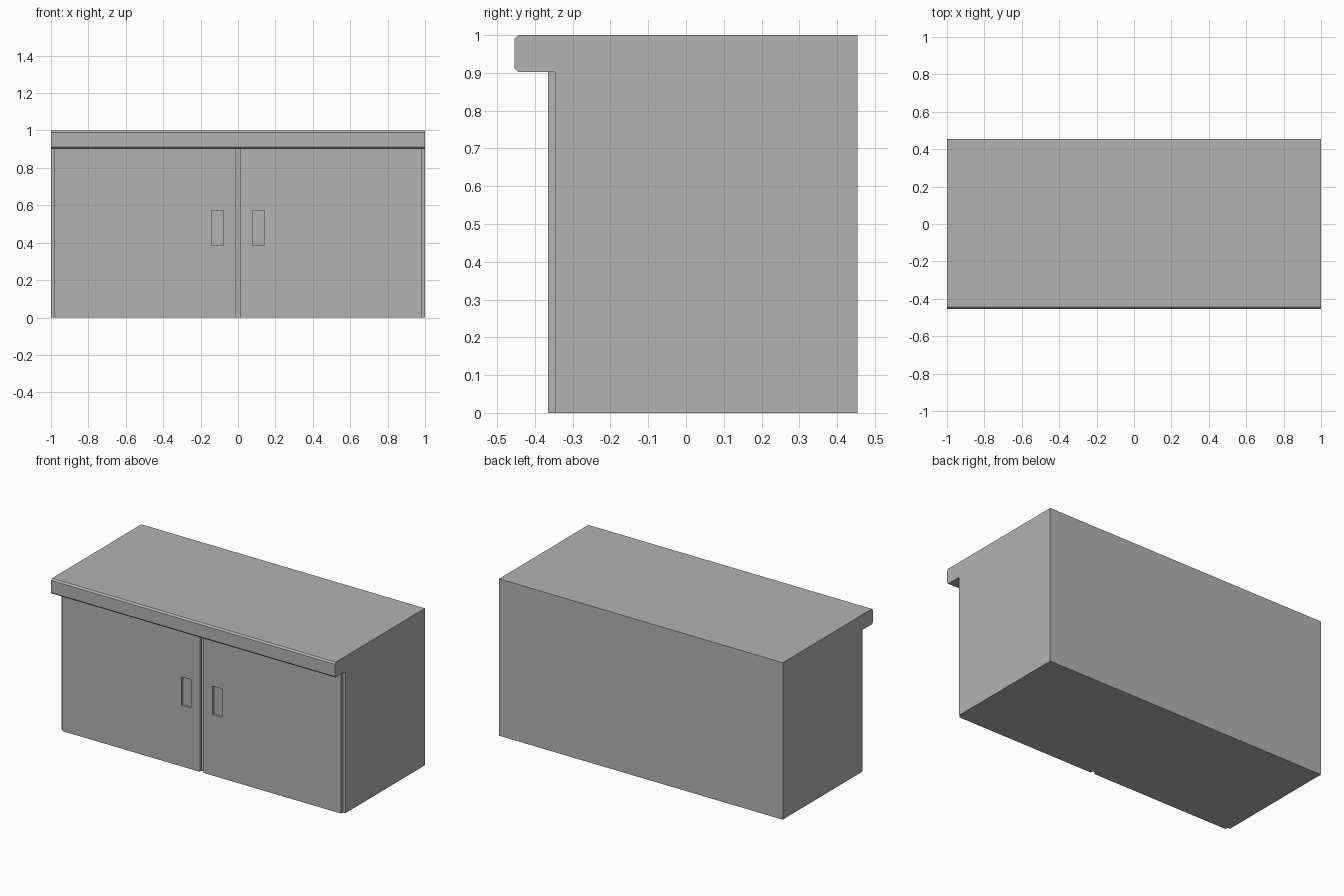
import bpy
import bmesh

cube = bpy.data.objects.get("Cube")
if cube:
    bpy.data.objects.remove(cube, do_unlink=True)

# Single flat colour
grey = bpy.data.materials.new("cabinet_grey")
grey.use_nodes = True
colour = (0.45, 0.45, 0.45, 1)
grey.diffuse_color = colour
grey.node_tree.nodes["Principled BSDF"].inputs["Base Color"].default_value = colour

BACK, FACE, DOOR_FRONT, LIP = 0.454, -0.347, -0.365, -0.454
LIP_Z, TOP, CHAMFER = 0.902, 1.0, 0.01


def finish(name, bm):
    bmesh.ops.recalc_face_normals(bm, faces=bm.faces)
    mesh = bpy.data.meshes.new(name)
    bm.to_mesh(mesh)
    bm.free()
    mesh.materials.append(grey)
    obj = bpy.data.objects.new(name, mesh)
    bpy.context.collection.objects.link(obj)
    return obj


def box(name, x, y, z):
    bm = bmesh.new()
    bmesh.ops.create_cube(bm, size=1)
    for v in bm.verts:
        v.co = [r[0] if c < 0 else r[1] for c, r in zip(v.co, (x, y, z))]
    return finish(name, bm)


# Body with overhanging counter: side profile swept across the width
profile = [(BACK, 0), (FACE, 0), (FACE, LIP_Z), (LIP + CHAMFER, LIP_Z),
           (LIP, LIP_Z + CHAMFER), (LIP, TOP - CHAMFER), (LIP + CHAMFER, TOP), (BACK, TOP)]
bm = bmesh.new()
side = bm.faces.new([bm.verts.new((-1, y, z)) for y, z in profile])
swept = bmesh.ops.extrude_face_region(bm, geom=[side], use_keep_orig=True)
bmesh.ops.translate(bm, vec=(2, 0, 0),
                    verts=[g for g in swept["geom"] if isinstance(g, bmesh.types.BMVert)])
finish("cabinet_body", bm)

# Two doors, each with a recessed finger pull cut into the front
for label, s in (("left", 1), ("right", -1)):
    door = box(label + "_door", sorted((s * 0.0134, s * 0.982)),
               (DOOR_FRONT, FACE), (0, LIP_Z))
    cutter = box(label + "_pull_cutter", sorted((s * 0.0775, s * 0.1415)),
                 (DOOR_FRONT - 0.05, DOOR_FRONT + 0.014), (0.389, 0.57))
    cutter.hide_render = True
    cutter.hide_viewport = True
    cut = door.modifiers.new("finger_pull", "BOOLEAN")
    cut.operation = "DIFFERENCE"
    cut.solver = "EXACT"
    cut.object = cutter
